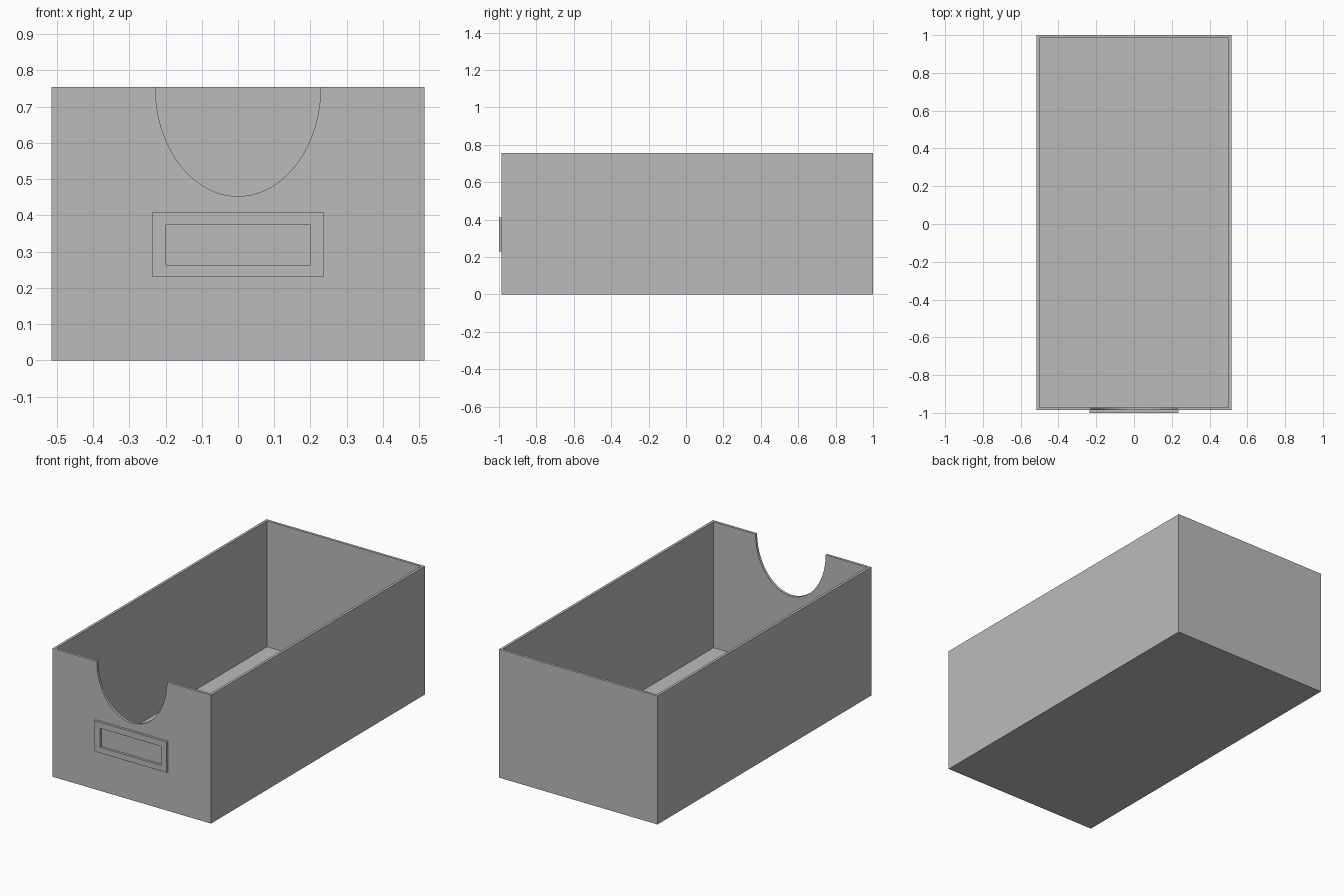
import bpy
import bmesh
from math import cos, sin, pi

cube = bpy.data.objects.get("Cube")
if cube:
    bpy.data.objects.remove(cube, do_unlink=True)

HALF_W, FRONT, BACK, HEIGHT = 0.515, -0.986, 1.0, 0.755
WALL = 0.015

grey = bpy.data.materials.new("plain grey")
grey.use_nodes = True
grey.diffuse_color = (0.5, 0.5, 0.5, 1)
grey.node_tree.nodes["Principled BSDF"].inputs["Base Color"].default_value = (0.5, 0.5, 0.5, 1)


def make_object(name, bm):
    bmesh.ops.recalc_face_normals(bm, faces=bm.faces)
    mesh = bpy.data.meshes.new(name)
    bm.to_mesh(mesh)
    bm.free()
    mesh.materials.append(grey)
    obj = bpy.data.objects.new(name, mesh)
    bpy.context.collection.objects.link(obj)
    return obj


def prism(bm, outline, y0, y1):
    """Extrude an x-z outline from y0 to y1."""
    face = bm.faces.new([bm.verts.new((x, y0, z)) for x, z in outline])
    ext = bmesh.ops.extrude_face_region(bm, geom=[face])
    verts = [g for g in ext["geom"] if isinstance(g, bmesh.types.BMVert)]
    bmesh.ops.translate(bm, verts=verts, vec=(0, y1 - y0, 0))


def rectangle(half_w, z0, z1):
    return [(-half_w, z0), (half_w, z0), (half_w, z1), (-half_w, z1)]


def cut(target, cutter):
    """Subtract the cutter, bake the result and discard the cutter."""
    cutter.hide_render = True
    mod = target.modifiers.new("cut", "BOOLEAN")
    mod.operation, mod.solver, mod.object = "DIFFERENCE", "EXACT", cutter
    bpy.context.view_layer.update()
    depsgraph = bpy.context.evaluated_depsgraph_get()
    baked = bpy.data.meshes.new_from_object(target.evaluated_get(depsgraph))
    target.modifiers.clear()
    target.data = baked
    bpy.data.objects.remove(cutter, do_unlink=True)


# Open-topped box with thin walls and floor
bm = bmesh.new()
prism(bm, rectangle(HALF_W, 0, HEIGHT), FRONT, BACK)
box = make_object("storage_box", bm)

bm = bmesh.new()
prism(bm, rectangle(HALF_W - WALL, WALL, HEIGHT + 0.2), FRONT + WALL, BACK - WALL)
cut(box, make_object("cavity_cutter", bm))

# Half-oval hand opening in the front wall
STEPS = 48
arc = [(0.228 * cos(pi + pi * i / STEPS), HEIGHT + 0.302 * sin(pi + pi * i / STEPS))
       for i in range(STEPS + 1)]
arc += [(0.228, HEIGHT + 0.1), (-0.228, HEIGHT + 0.1)]
bm = bmesh.new()
prism(bm, arc, FRONT - 0.1, FRONT + 0.1)
cut(box, make_object("opening_cutter", bm))

# Raised label holder frame
bm = bmesh.new()
prism(bm, rectangle(0.236, 0.23, 0.41), -1.0, FRONT)
frame = make_object("label_frame", bm)

bm = bmesh.new()
prism(bm, rectangle(0.198, 0.263, 0.375), -1.1, FRONT + 0.1)
cut(frame, make_object("window_cutter", bm))

# Smooth the curved opening while keeping edges sharp
for obj in bpy.context.view_layer.objects:
    obj.select_set(obj == box)
bpy.context.view_layer.objects.active = box
bpy.ops.object.shade_smooth_by_angle(angle=pi / 6)
